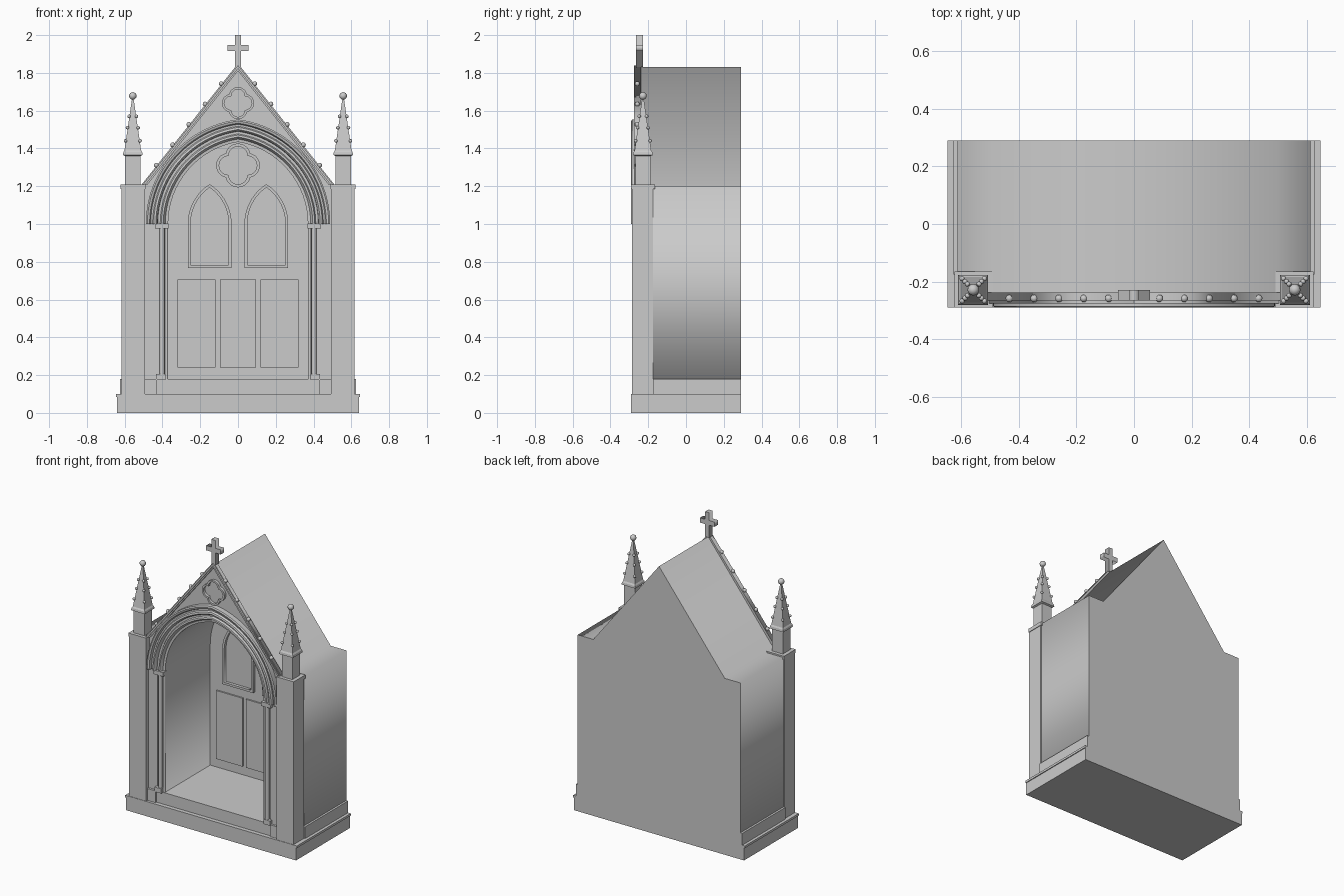
import bpy, bmesh, math
from mathutils import Matrix, Vector

if "Cube" in bpy.data.objects:
    bpy.data.objects.remove(bpy.data.objects["Cube"])

C = 0.07            # arch centre offset of the main arch
SPRING = 1.0        # springing height


def finish(name, bm, smooth=False):
    bmesh.ops.recalc_face_normals(bm, faces=bm.faces)
    me = bpy.data.meshes.new(name)
    bm.to_mesh(me)
    bm.free()
    ob = bpy.data.objects.new(name, me)
    bpy.context.collection.objects.link(ob)
    if smooth:
        bpy.ops.object.select_all(action='DESELECT')
        ob.select_set(True)
        bpy.context.view_layer.objects.active = ob
        bpy.ops.object.shade_smooth_by_angle(angle=math.radians(35))
    return ob


def box(name, x0, x1, y0, y1, z0, z1):
    bm = bmesh.new()
    m = Matrix.Translation(((x0 + x1) / 2, (y0 + y1) / 2, (z0 + z1) / 2)) @ \
        Matrix.Diagonal((abs(x1 - x0), y1 - y0, z1 - z0, 1))
    bmesh.ops.create_cube(bm, size=1, matrix=m)
    return finish(name, bm)


def plate(name, loops, y0, y1):
    """Extrude x-z outlines (later loops are holes) from y0 to y1."""
    cu = bpy.data.curves.new(name, 'CURVE')
    cu.dimensions, cu.fill_mode, cu.extrude = '2D', 'BOTH', (y1 - y0) / 2
    for loop in loops:
        sp = cu.splines.new('POLY')
        sp.points.add(len(loop) - 1)
        for p, (x, z) in zip(sp.points, loop):
            p.co = (x, z, 0, 1)
        sp.use_cyclic_u = True
    tmp = bpy.data.objects.new(name + "_curve", cu)
    bpy.context.collection.objects.link(tmp)
    bpy.context.view_layer.update()
    me = bpy.data.meshes.new_from_object(tmp.evaluated_get(bpy.context.evaluated_depsgraph_get()))
    bpy.data.objects.remove(tmp)
    me.transform(Matrix.Translation((0, (y0 + y1) / 2, 0)) @ Matrix.Rotation(math.pi / 2, 4, 'X'))
    bm = bmesh.new()
    bm.from_mesh(me)
    bmesh.ops.remove_doubles(bm, verts=bm.verts, dist=1e-5)
    return finish(name, bm)


def arch(r, c, cx, cz, n=16):
    """Pointed arch from right springing over the apex to the left one."""
    end = math.acos(c / r)
    right = [(r * math.cos(end * i / n) - c, r * math.sin(end * i / n)) for i in range(n + 1)]
    return [(cx + x, cz + z) for x, z in right] + [(cx - x, cz + z) for x, z in right[-2::-1]]


def opening(r, c, cx, cz, bottom):
    w = r - c
    return arch(r, c, cx, cz) + [(cx - w, bottom), (cx + w, bottom)]


def quatrefoil(d, r, cz, n=12):
    t = (d + math.sqrt(2 * r * r - d * d)) / 2
    half = math.atan2(t, t - d)
    pts = []
    for k in range(4):
        a = k * math.pi / 2
        for i in range(n):
            b = a - half + 2 * half * i / n
            pts.append((d * math.cos(a) + r * math.cos(b), cz + d * math.sin(a) + r * math.sin(b)))
    return pts


def balls(name, places, r):
    bm = bmesh.new()
    for p in places:
        bmesh.ops.create_uvsphere(bm, u_segments=12, v_segments=8, radius=r, matrix=Matrix.Translation(p))
    return finish(name, bm, True)


def lofted_square(name, x, y, rings):
    bm = bmesh.new()
    prev = None
    for h, z in rings:
        ring = [bm.verts.new((x + h * a, y + h * b, z)) for a, b in ((-1, -1), (1, -1), (1, 1), (-1, 1))]
        if prev:
            for i in range(4):
                bm.faces.new((prev[i], prev[(i + 1) % 4], ring[(i + 1) % 4], ring[i]))
        else:
            bm.faces.new(ring)
        prev = ring
    bm.faces.new(prev)
    return finish(name, bm)


# Plinth and its lip
box("plinth", -0.64, 0.64, -0.29, 0.29, 0, 0.087)
box("plinth_lip", -0.646, 0.646, -0.29, 0.29, 0.085, 0.1)
box("threshold", -0.49, 0.49, -0.262, 0.23, 0.1, 0.18)

# Gabled body with a deep arched niche, closed by a back wall
outline = [(-0.612, 0.1), (0.612, 0.1), (0.612, 1.2), (0.495, 1.2), (0, 1.83), (-0.495, 1.2), (-0.612, 1.2)]
plate("body", [outline, opening(0.44, C, 0, SPRING, 0.18)], -0.25, 0.23)
plate("back_wall", [outline], 0.23, 0.29)

# Stepped arch mouldings, a profile of (radius, y) swept along the arch
profile = [(0.558, -0.24), (0.558, -0.285), (0.55, -0.29), (0.538, -0.286), (0.532, -0.27),
           (0.522, -0.27), (0.516, -0.282), (0.505, -0.285), (0.497, -0.276), (0.495, -0.262),
           (0.482, -0.262), (0.476, -0.274), (0.466, -0.276), (0.46, -0.266), (0.455, -0.256),
           (0.44, -0.254), (0.44, -0.24)]
bm = bmesh.new()
rows = [[bm.verts.new((x, y, z)) for x, z in arch(r, C, 0, SPRING, 24)] for r, y in profile]
for a, b in zip(rows, rows[1:] + rows[:1]):
    for i in range(len(a) - 1):
        bm.faces.new((a[i], a[i + 1], b[i + 1], b[i]))
for e in (0, -1):
    bm.faces.new([row[e] for row in rows])
finish("arch_moulding", bm, True)

# Back wall decoration: quatrefoil, lancet windows, panels
plate("niche_quatrefoil", [quatrefoil(0.05, 0.066, 1.31), quatrefoil(0.05, 0.05, 1.31)], 0.21, 0.235)
plate("gable_quatrefoil", [quatrefoil(0.037, 0.048, 1.64), quatrefoil(0.037, 0.036, 1.64)], -0.268, -0.245)
for cx in (-0.15, 0.15):
    plate("window_frame", [opening(0.25, 0.134, cx, 1.0, 0.767), opening(0.235, 0.134, cx, 1.0, 0.782)], 0.21, 0.235)
for x0, x1 in ((-0.32, -0.12), (-0.095, 0.095), (0.12, 0.32)):
    box("wall_panel", x0, x1, 0.22, 0.235, 0.24, 0.705)

# Crowning cross
plate("cross", [[(0.015, 1.83), (0.015, 1.915), (0.055, 1.915), (0.055, 1.947), (0.015, 1.947), (0.015, 2.0),
                 (-0.015, 2.0), (-0.015, 1.947), (-0.055, 1.947), (-0.055, 1.915), (-0.015, 1.915),
                 (-0.015, 1.83)]], -0.265, -0.228)

for s in (-1, 1):
    # Side base step
    box("side_step", s * 0.5, s * 0.626, -0.175, 0.29, 0.1, 0.18)
    # Corner pier with cap
    box("pier", s * 0.492, s * 0.618, -0.287, -0.175, 0.1, 1.19)
    box("pier_cap", s * 0.49, s * 0.622, -0.29, -0.165, 1.185, 1.21)
    # Pinnacle
    px, py = s * 0.557, -0.228
    lofted_square("pinnacle", px, py, [(0.04, 1.2), (0.04, 1.36), (0.052, 1.365), (0.05, 1.38),
                                       (0.044, 1.39), (0.004, 1.665)])
    crockets = []
    for z in (1.44, 1.51, 1.57):
        h = 0.044 - 0.04 * (z - 1.39) / 0.275 + 0.002
        crockets += [Vector((px + a * h, py + b * h, z)) for a in (-1, 1) for b in (-1, 1)]
    balls("pinnacle_crockets", crockets, 0.009)
    balls("pinnacle_finial", [(px, py, 1.678)], 0.02)
    # Gable rake moulding with raised outer roll
    plate("gable_rake", [[(s * 0.512, 1.207), (0, 1.85), (0, 1.81), (s * 0.48, 1.207)]], -0.265, -0.238)
    plate("gable_roll", [[(s * 0.505, 1.207), (0, 1.84), (0, 1.822), (s * 0.491, 1.207)]], -0.276, -0.26)
    balls("gable_crockets", [(s * x, -0.258, 1.853 - 1.255 * x) for x in (0.088, 0.174, 0.26, 0.346, 0.432)], 0.013)
    # Jamb columns, capital and stepped base
    box("jamb_wall", s * 0.425, s * 0.492, -0.257, -0.24, 0.18, 1.0)
    for x, y, r in ((0.379, -0.25, 0.009), (0.402, -0.26, 0.013)):
        bm = bmesh.new()
        bmesh.ops.create_cone(bm, cap_ends=True, segments=16, radius1=r, radius2=r, depth=0.8,
                              matrix=Matrix.Translation((s * x, y, 0.58)))
        finish("jamb_column", bm, True)
    box("jamb_capital", s * 0.368, s * 0.44, -0.278, -0.24, 0.975, 1.003)
    box("jamb_base", s * 0.385, s * 0.435, -0.276, -0.24, 0.175, 0.207)
    box("jamb_plinth", s * 0.43, s * 0.492, -0.272, -0.24, 0.1, 0.18)
